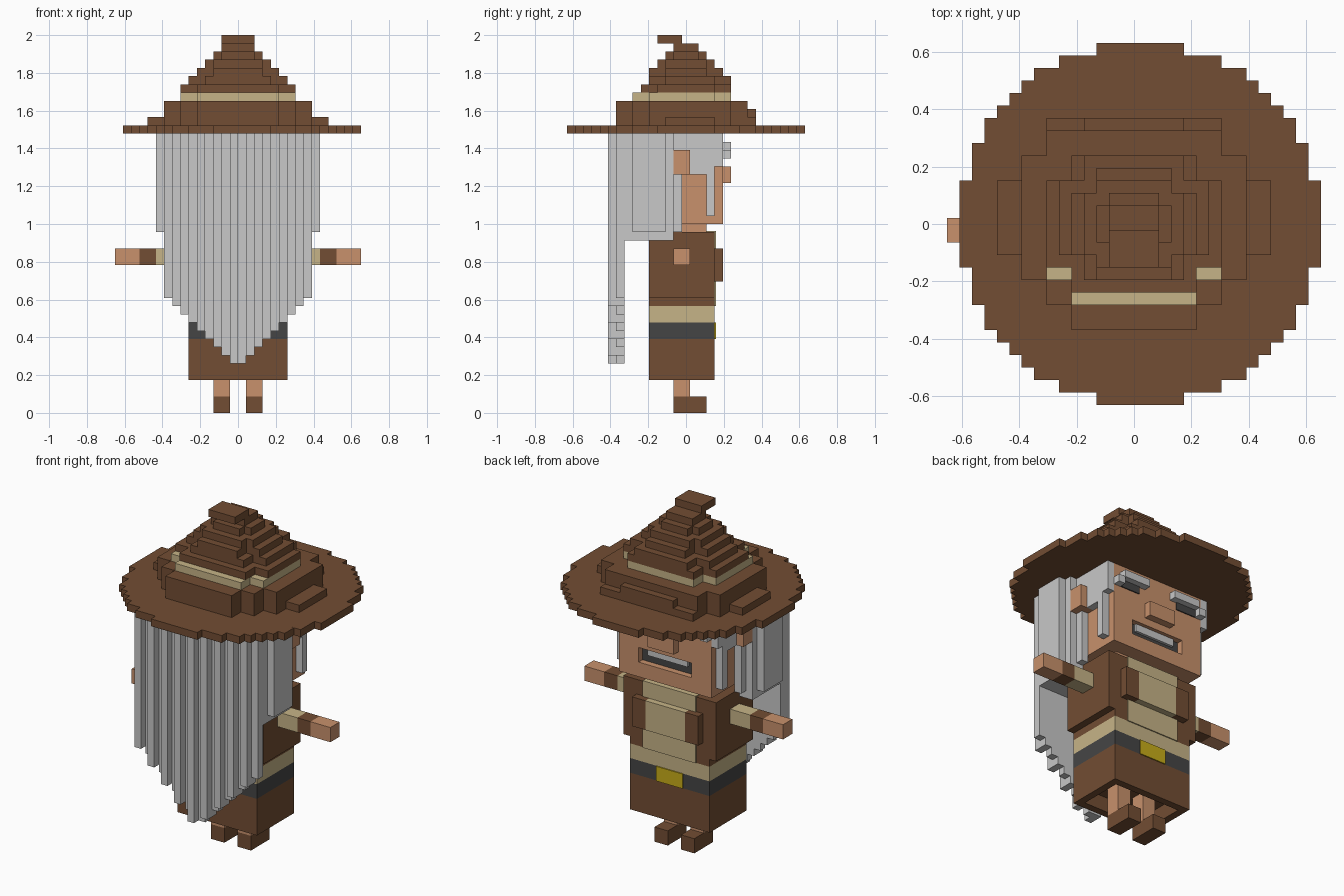
import bpy, bmesh, math

if "Cube" in bpy.data.objects:
    bpy.data.objects.remove(bpy.data.objects["Cube"])

U = 2 / 46  # one block


def material(name, rgb):
    m = bpy.data.materials.new(name)
    m.diffuse_color = (*rgb, 1)
    m.use_nodes = True
    m.node_tree.nodes["Principled BSDF"].inputs["Base Color"].default_value = m.diffuse_color
    return m


BROWN = material("brown cloth", (0.17, 0.075, 0.033))
SKIN = material("skin", (0.58, 0.283, 0.15))
GRAY = material("gray hair", (0.58, 0.58, 0.58))
TAN = material("tan cloth", (0.565, 0.456, 0.242))
DARK = material("dark leather", (0.06, 0.06, 0.06))
GOLD = material("gold", (0.58, 0.42, 0.01))


def part(name, mat, boxes, mirror=False):
    """One object from blocks (x0, x1, y0, y1, z0, z1) given in block units."""
    bm = bmesh.new()
    if mirror:
        boxes = boxes + [(-b[1], -b[0], *b[2:]) for b in boxes]
    for x0, x1, y0, y1, z0, z1 in boxes:
        verts = bmesh.ops.create_cube(bm, size=1)["verts"]
        for v in verts:
            v.co = (U * (x0 if v.co.x < 0 else x1),
                    U * (y0 if v.co.y < 0 else y1),
                    U * (z0 if v.co.z < 0 else z1))
    me = bpy.data.meshes.new(name)
    bm.to_mesh(me)
    bm.free()
    me.materials.append(mat)
    ob = bpy.data.objects.new(name, me)
    bpy.context.collection.objects.link(ob)
    return ob


def wide(layers):
    """Blocks symmetric in x from (half width, y0, y1, z0, z1)."""
    return [(-h, h, *rest) for h, *rest in layers]


# Feet and legs
part("shoes", BROWN, [(1, 3, -1.5, 2.5, 0, 2)], True)
part("legs", SKIN, [(1, 3, -1.5, 0.5, 2, 6)], True)

# Robe skirt with an open underside
part("robe_skirt", BROWN, [(-6, 6, -4.5, 3.5, 6, 9),
                           (-6, 6, -4.5, -3.5, 4, 6), (-6, 6, 2.5, 3.5, 4, 6),
                           (-6, -5, -3.5, 2.5, 4, 6), (5, 6, -3.5, 2.5, 4, 6)])
part("belt", DARK, wide([(6, -4.5, 3.5, 9, 11)]))
part("buckle", GOLD, wide([(2, 3.5, 3.65, 9, 11)]))
part("shirt_hem", TAN, wide([(6, -4.5, 3.5, 11, 13)]))

# Jacket, shirt front and chest
part("jacket", BROWN, wide([(6, -4.5, 3.5, 13, 14), (7, -4.5, 3.5, 14, 22)]))
part("shirt_front", TAN, wide([(4, 3.5, 3.65, 13, 22), (4, 0, 3.65, 22, 22.15)]))
part("lapels", BROWN, [(3, 5, 3.5, 4.5, 16, 20)], True)
part("chest", TAN, wide([(3, 3.5, 4.5, 16, 20)]))

# Arms
part("sleeves", TAN, [(7, 10, -1.5, 0.5, 18, 20)], True)
part("cuffs", BROWN, [(10, 12, -1.5, 0.5, 18, 20)], True)
part("hands", SKIN, [(12, 15, -1.5, 0.5, 18, 20)], True)

# Head, with the mouth left open in the front layer
part("neck", SKIN, wide([(5, -3.5, 2.5, 22, 23)]))
part("head", SKIN, wide([(7, -6.5, 3.5, 23, 34), (7, 3.5, 4.5, 23, 25),
                         (7, 3.5, 4.5, 27, 34)])
     + [(-7, -4, 3.5, 4.5, 25, 27), (4, 7, 3.5, 4.5, 25, 27)])
part("mouth", DARK, wide([(4, 3.5, 3.65, 25, 27)]))
part("teeth", GRAY, wide([(3, 3.5, 4.0, 26, 27)]))
part("nose", SKIN, wide([(2, 4.5, 5.5, 28, 30)]))
part("ears", SKIN, [(7, 9, -1.5, 0.5, 29, 32)], True)
part("eyes", DARK, [(3, 6, 4.5, 4.65, 31, 32)], True)
part("eyebrows", GRAY, [(2, 6, 4.5, 5.5, 32, 33), (6, 7, 4.5, 5.5, 31, 32)], True)

# Side hair with strands of different length
part("side_hair", GRAY, [(7, 9, -7.5, -1.5, 21, 34), (9, 10, -6.5, -2.5, 22, 34),
                         (7, 8, -1.5, -0.5, 22, 34), (7, 8, -0.5, 2.5, 29, 34),
                         (7, 8, 2.5, 3.5, 24, 34), (7, 8, 3.5, 4.5, 30, 34)], True)

# Long back hair: alternating ridges ending in a point
strands = []
for x in range(-9, 9):
    i = x if x >= 0 else -x - 1
    strands.append((x, x + 1, -9.5 if x % 2 else -8.5, -7.5, 6 + i, 34))
part("back_hair", GRAY, strands + wide([(7, -7.5, -4.5, 21, 34)]))

# Hat brim: round disc of blocks
rows = []
for y in range(-14, 15):
    h = math.floor(math.sqrt(14.5 ** 2 - y * y)) + 0.5
    rows.append((0.5 - h, 0.5 + h, y - 0.5, y + 0.5, 34, 35))
part("hat_brim", BROWN, rows)

# Hat crown: stepped layers with cut corners and a bent tip
part("hat_base", BROWN, wide([
    (11, -2.5, 3.5, 35, 36), (9, -4.5, 5.5, 35, 38), (7, -6.5, 7.5, 35, 38),
    (5, -8.5, 7.5, 35, 38), (7, 7.5, 8.5, 35, 36), (4, 7.5, 8.5, 36, 37)]))
part("hat_band", TAN, wide([(7, -4.5, 3.5, 38, 39), (5, -6.5, 5.5, 38, 39)]))
part("hat_cone", BROWN, wide([
    (7, -3.5, 3.5, 39, 40), (5, -5.5, 5.5, 39, 40),
    (6, -2.5, 3.5, 40, 41), (4, -4.5, 5.5, 40, 41),
    (5, -2.5, 2.5, 41, 42), (3, -4.5, 4.5, 41, 42),
    (4, -2.5, 2.5, 42, 43), (3, -3.5, 3.5, 42, 43),
    (3, -1.5, 1.5, 43, 44), (2, -2.5, 2.5, 43, 44),
    (2, -1.5, 1.5, 44, 45), (2, -3.5, -0.5, 45, 46)]))
